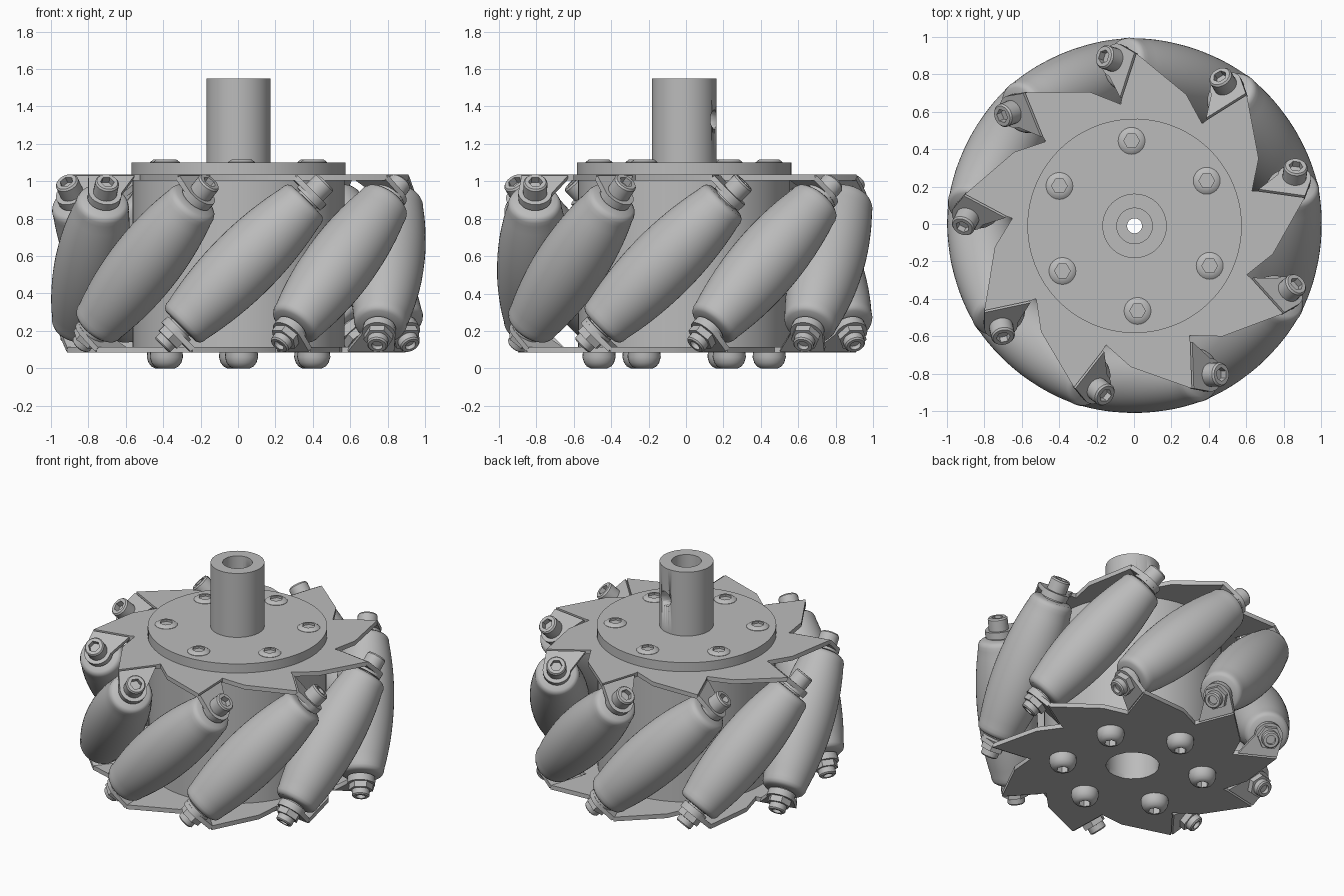
import bpy, bmesh
from math import sin, cos, pi, sqrt, radians, hypot, atan2
from mathutils import Matrix

if "Cube" in bpy.data.objects:
    bpy.data.objects.remove(bpy.data.objects["Cube"], do_unlink=True)

grey = bpy.data.materials.new("plain grey")
grey.use_nodes = True
colour = (0.5, 0.5, 0.5, 1)
grey.diffuse_color = colour
grey.node_tree.nodes["Principled BSDF"].inputs["Base Color"].default_value = colour

COUNT = 9
PITCH = 2 * pi / COUNT
MID = 0.56        # height of the roller centres
OFFSET = 0.81     # distance of the roller centres from the wheel axis
WHEEL = Matrix.Translation((0.003, -0.01, 0)) @ Matrix.Rotation(radians(-88), 4, 'Z')
FLIP = Matrix.Rotation(pi, 4, 'X')


def finish(bm, name, angle=35):
    bmesh.ops.remove_doubles(bm, verts=bm.verts, dist=0.0001)
    bmesh.ops.recalc_face_normals(bm, faces=bm.faces)
    mesh = bpy.data.meshes.new(name)
    bm.to_mesh(mesh)
    bm.free()
    mesh.shade_smooth()
    mesh.set_sharp_from_angle(angle=radians(angle))
    mesh.materials.append(grey)
    return mesh


def place(mesh, name, matrix):
    ob = bpy.data.objects.new(name, mesh)
    bpy.context.scene.collection.objects.link(ob)
    ob.matrix_world = matrix
    return ob


def lathe(name, profile, segs=48, closed=False):
    """Revolve (radius, height) points; a third entry makes that ring hexagonal."""
    bm = bmesh.new()
    rings = []
    for r, z, *hexed in profile:
        ring = []
        for i in range(segs):
            a = 2 * pi * i / segs
            k = cos(pi / 6) / cos(a % (pi / 3) - pi / 6) if hexed else 1
            ring.append(bm.verts.new((r * k * cos(a), r * k * sin(a), z)))
        rings.append(ring)
    pairs = list(zip(rings, rings[1:]))
    if closed:
        pairs.append((rings[-1], rings[0]))
    for low, high in pairs:
        for i in range(segs):
            j = (i + 1) % segs
            bm.faces.new((low[i], low[j], high[j], high[i]))
    bmesh.ops.dissolve_degenerate(bm, dist=0.00001, edges=bm.edges)
    return finish(bm, name)


def extrude(bm, faces, height):
    made = bmesh.ops.extrude_face_region(bm, geom=faces)["geom"]
    verts = [v for v in made if isinstance(v, bmesh.types.BMVert)]
    bmesh.ops.translate(bm, verts=verts, vec=(0, 0, height))


def side_plate_mesh():
    """Saw-toothed ring; each tooth ends on the bend line of its tab."""
    tooth = [(0.655, radians(24.5) - PITCH), (0.755, radians(-3.5))]
    for radial in (0.88, 0.63):
        tooth.append((hypot(radial, 0.276), atan2(0.276, radial)))
    bm = bmesh.new()
    outer, inner = [], []
    for k in range(COUNT):
        for r, a in tooth:
            a += k * PITCH
            outer.append(bm.verts.new((r * cos(a), r * sin(a), 1.005)))
            inner.append(bm.verts.new((0.17 * cos(a), 0.17 * sin(a), 1.005)))
    n = len(outer)
    faces = [bm.faces.new((inner[i], outer[i], outer[(i + 1) % n], inner[(i + 1) % n]))
             for i in range(n)]
    extrude(bm, faces, 0.03)
    return finish(bm, "side_plate")


def tab_mesh():
    """Bent tongue holding one end of a roller pin."""
    pts = [(-0.18, -0.13), (0.07, -0.13)]
    pts += [(0.09 * cos(pi * i / 12), 0.09 * sin(pi * i / 12)) for i in range(13)]
    bm = bmesh.new()
    face = bm.faces.new([bm.verts.new((x, y, 0.505)) for x, y in pts])
    extrude(bm, [face], 0.03)
    return finish(bm, "tab")


def barrel_mesh():
    """Roller whose bulge follows the round outline of the wheel."""
    half = [(0.42 * i / 8, 0) for i in range(9)]
    half = [(sqrt(1 - a * a / 2) - OFFSET, a) for a, _ in half]
    half += [(0.142, 0.445), (0.134, 0.463), (0.118, 0.475), (0.065, 0.478),
             (0.065, 0.488), (0.088, 0.488), (0.088, 0.505), (0, 0.505)]
    return lathe("roller", [(r, -a) for r, a in reversed(half[1:])] + half)


# Hub, end disc and shaft
axis = WHEEL
place(lathe("hub", [(0.17, 0.1), (0.567, 0.1), (0.567, 1.02), (0.17, 1.02)], 96, True),
      "hub", axis)
place(lathe("end_disc", [(0.04, 1.0), (0.17, 1.0), (0.17, 1.036), (0.573, 1.036),
                         (0.573, 1.1), (0.04, 1.1)], 96, True), "end_disc", axis)
shaft = place(lathe("shaft", [(0.04, 1.09), (0.172, 1.09), (0.172, 1.55), (0.095, 1.55),
                              (0.095, 1.15), (0.04, 1.15)], 64, True), "shaft", axis)

# Set screw hole through one wall of the shaft
cutter = place(lathe("hole_cutter", [(0, 0.05), (0.052, 0.05), (0.052, 0.3), (0, 0.3)], 32),
               "hole_cutter", Matrix.Translation((0.003, -0.01, 1.33))
               @ Matrix.Rotation(radians(72), 4, 'Z') @ Matrix.Rotation(pi / 2, 4, 'Y'))
cutter.hide_render = True
cutter.hide_viewport = True
cut = shaft.modifiers.new("set_screw_hole", 'BOOLEAN')
cut.operation = 'DIFFERENCE'
cut.object = cutter

# Two side plates, the lower one turned over
plate = side_plate_mesh()
place(plate, "top_plate", WHEEL)
place(plate, "bottom_plate", WHEEL @ Matrix.Translation((0, 0, MID)) @ FLIP
      @ Matrix.Translation((0, 0, -MID)))

# Slanted rollers with tabs, cap bolts and nuts
roller, tab = barrel_mesh(), tab_mesh()
bolt = lathe("bolt_head", [(0, 0.53), (0.064, 0.53), (0.064, 0.608), (0.056, 0.618),
                           (0.038, 0.618, 1), (0.038, 0.58, 1), (0, 0.58)], 24)
nut = lathe("nut", [(0, 0.53), (0.078, 0.53, 1), (0.078, 0.575, 1), (0.056, 0.576),
                    (0.056, 0.612), (0.048, 0.62), (0.03, 0.62), (0.03, 0.595),
                    (0, 0.595)], 24)
for k in range(COUNT):
    slant = (WHEEL @ Matrix.Rotation(k * PITCH, 4, 'Z')
             @ Matrix.Translation((OFFSET, 0, MID)) @ Matrix.Rotation(-pi / 4, 4, 'X'))
    place(roller, f"roller_{k + 1}", slant)
    place(tab, f"top_tab_{k + 1}", slant)
    place(tab, f"bottom_tab_{k + 1}", slant @ FLIP)
    place(bolt, f"roller_bolt_{k + 1}", slant)
    place(nut, f"roller_nut_{k + 1}", slant @ FLIP)

# Hub screws: low heads on the disc, round heads below
low_head = lathe("disc_screw", [(0, 1.09), (0.072, 1.09), (0.072, 1.102), (0.055, 1.115),
                                (0.042, 1.117, 1), (0.042, 1.103, 1), (0, 1.103)], 24)
round_head = lathe("base_screw", [(0, 0.1), (0.085, 0.1), (0.089, 0.06), (0.08, 0.03),
                                  (0.065, 0.01), (0.045, 0), (0.04, 0, 1),
                                  (0.04, 0.05, 1), (0, 0.05)], 24)
for k in range(6):
    a = radians(32 + 60 * k)
    spot = Matrix.Translation((0.003 + 0.455 * cos(a), -0.01 + 0.455 * sin(a), 0))
    place(low_head, f"disc_screw_{k + 1}", spot)
    place(round_head, f"base_screw_{k + 1}", spot)
